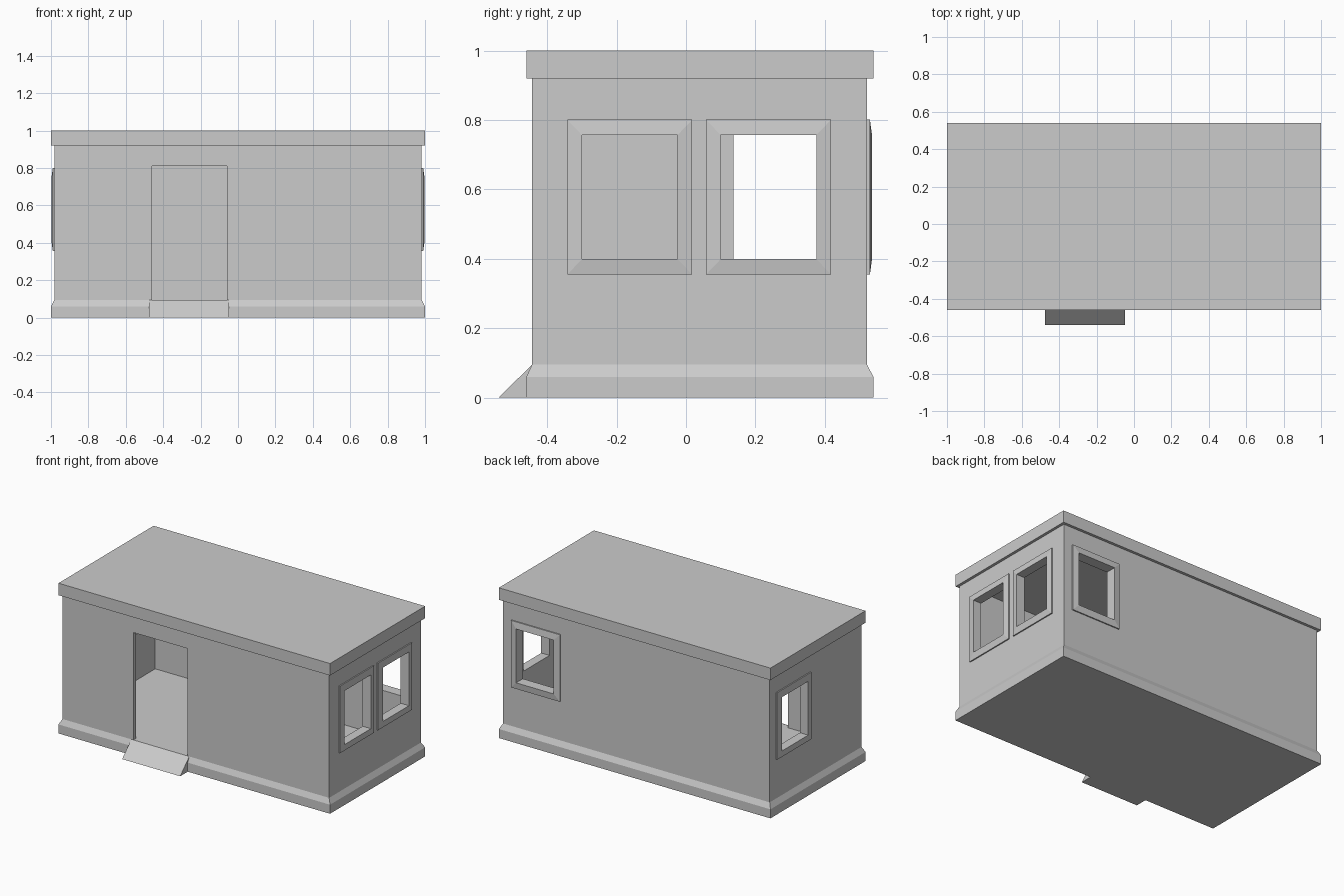
import bpy, bmesh
from mathutils import Matrix, Vector
from math import pi

if "Cube" in bpy.data.objects:
    bpy.data.objects.remove(bpy.data.objects["Cube"])


def finish(name, bm):
    bmesh.ops.recalc_face_normals(bm, faces=bm.faces)
    me = bpy.data.meshes.new(name)
    bm.to_mesh(me)
    bm.free()
    ob = bpy.data.objects.new(name, me)
    bpy.context.collection.objects.link(ob)
    return ob


def loft(name, rings, caps=True, closed=False):
    """Bridge a list of equal-length point rings."""
    bm = bmesh.new()
    vs = [[bm.verts.new(p) for p in r] for r in rings]
    n = len(vs[0])
    pairs = list(zip(vs, vs[1:])) + ([(vs[-1], vs[0])] if closed else [])
    for a, b in pairs:
        for i in range(n):
            j = (i + 1) % n
            bm.faces.new((a[i], a[j], b[j], b[i]))
    if caps:
        bm.faces.new(vs[0])
        bm.faces.new(vs[-1])
    return finish(name, bm)


def rect(x0, x1, y0, y1, z):
    return [(x0, y0, z), (x1, y0, z), (x1, y1, z), (x0, y1, z)]


def box(name, x0, x1, y0, y1, z0, z1):
    return loft(name, [rect(x0, x1, y0, y1, z0), rect(x0, x1, y0, y1, z1)])


def cut(target, cutter):
    mod = target.modifiers.new("cut", "BOOLEAN")
    mod.operation = "DIFFERENCE"
    mod.solver = "EXACT"
    mod.object = cutter
    bpy.context.view_layer.objects.active = target
    bpy.ops.object.modifier_apply(modifier=mod.name)
    bpy.data.objects.remove(cutter)


# Walls with flared plinth
walls = loft("walls", [
    rect(-1, 1, -0.46, 0.54, 0),
    rect(-1, 1, -0.46, 0.54, 0.06),
    rect(-0.982, 0.982, -0.444, 0.522, 0.095),
    rect(-0.982, 0.982, -0.444, 0.522, 0.92)])

# Hollow room and doorway
cut(walls, box("room_cutter", -0.935, 0.935, -0.415, 0.465, 0.094, 1.1))
cut(walls, box("door_cutter", -0.46, -0.06, -0.6, -0.3, 0.094, 0.81))

# Roof slab
box("roof", -1, 1, -0.46, 0.54, 0.92, 1.0)

# Entrance ramp: triangular side profile
side = [(-0.54, 0), (-0.444, 0), (-0.444, 0.095)]
loft("entrance_ramp", [[(x, y, z) for y, z in side] for x in (-0.475, -0.048)])

# Windows: (name, centre on the wall surface, rotation so local -y faces outwards)
ZC = 0.578
windows = [("right_front_window_frame", (0.982, -0.162, ZC), pi / 2),
           ("right_back_window_frame", (0.982, 0.238, ZC), pi / 2),
           ("left_window_frame", (-0.982, 0.275, ZC), -pi / 2),
           ("back_window_frame", (0.738, 0.522, ZC), pi)]


def upright(hx, hz, y):
    return [(-hx, y, -hz), (hx, y, -hz), (hx, y, hz), (-hx, y, hz)]


for name, centre, angle in windows:
    m = Matrix.Translation(Vector(centre)) @ Matrix.Rotation(angle, 4, "Z")
    # Opening
    hole = loft("window_cutter", [upright(0.138, 0.179, -0.1), upright(0.138, 0.179, 0.1)])
    hole.data.transform(m)
    cut(walls, hole)
    # Sloped trim around the opening
    trim = loft(name, [upright(0.18, 0.223, 0.002), upright(0.18, 0.223, -0.008),
                       upright(0.138, 0.179, -0.014), upright(0.138, 0.179, 0.002)],
                caps=False, closed=True)
    trim.data.transform(m)
